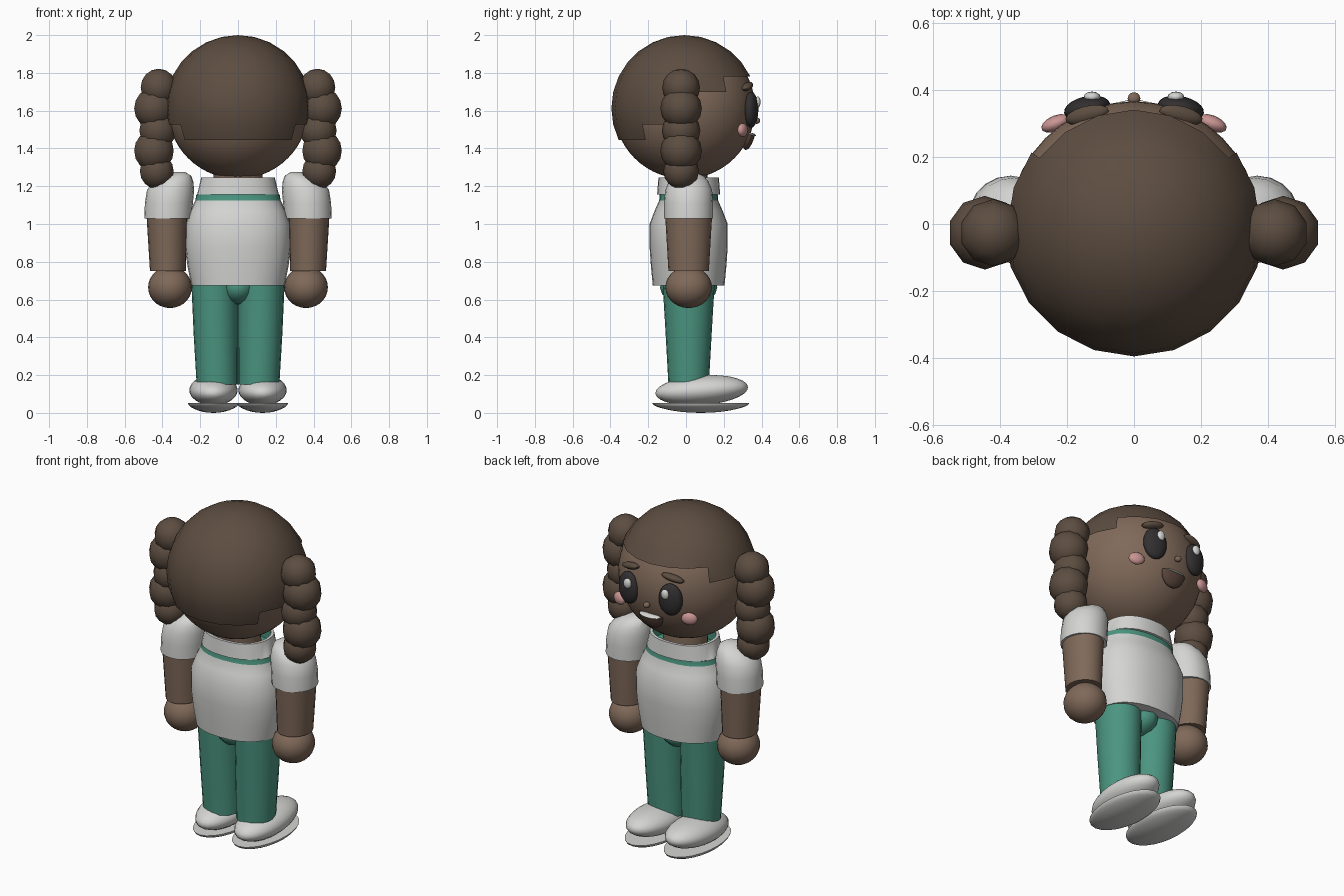
import bpy, bmesh, math
from mathutils import Matrix, Vector, Euler

if "Cube" in bpy.data.objects:
    bpy.data.objects.remove(bpy.data.objects["Cube"])


def material(name, r, g, b):
    m = bpy.data.materials.new(name)
    m.diffuse_color = (r, g, b, 1)
    m.use_nodes = True
    m.node_tree.nodes["Principled BSDF"].inputs["Base Color"].default_value = m.diffuse_color
    return m


SKIN = material("brown skin", 0.215, 0.142, 0.100)
HAIR = material("dark brown hair", 0.108, 0.074, 0.052)
WHITE = material("soft white", 0.66, 0.66, 0.65)
GREEN = material("teal green", 0.070, 0.300, 0.215)
BLACK = material("eye black", 0.032, 0.029, 0.030)
PINK = material("cheek pink", 0.58, 0.30, 0.29)
MOUTH = material("mouth brown", 0.105, 0.060, 0.045)


def finish(name, bm, mats, angle=40):
    bmesh.ops.recalc_face_normals(bm, faces=bm.faces)
    me = bpy.data.meshes.new(name)
    bm.to_mesh(me)
    bm.free()
    for m in mats:
        me.materials.append(m)
    ob = bpy.data.objects.new(name, me)
    bpy.context.collection.objects.link(ob)
    bpy.ops.object.select_all(action='DESELECT')
    ob.select_set(True)
    bpy.context.view_layer.objects.active = ob
    bpy.ops.object.shade_smooth_by_angle(angle=math.radians(angle))
    return ob


def ellipsoid(name, loc, radii, mat, rot=(0, 0, 0), seg=20, rings=14, lower_half=False):
    bm = bmesh.new()
    bmesh.ops.create_uvsphere(bm, u_segments=seg, v_segments=rings, radius=1)
    if lower_half:
        geom = bm.verts[:] + bm.edges[:] + bm.faces[:]
        bmesh.ops.bisect_plane(bm, geom=geom, plane_co=(0, 0, 0), plane_no=(0, 0, 1),
                               dist=1e-4, clear_outer=True)
        bmesh.ops.holes_fill(bm, edges=[e for e in bm.edges if e.is_boundary], sides=0)
    m = Euler([math.radians(a) for a in rot]).to_matrix().to_4x4()
    bm.transform(Matrix.Translation(loc) @ m @ Matrix.Diagonal((*radii, 1)))
    return finish(name, bm, [mat], 50)


def loft(name, rows, mats, bands=None, n=20, power=2.0):
    """rows: (z, centre x, centre y, radius x, radius y)"""
    bm = bmesh.new()
    loops = []
    for z, cx, cy, rx, ry in rows:
        loop = []
        for i in range(n):
            a = math.tau * i / n
            c, s = math.cos(a), math.sin(a)
            loop.append(bm.verts.new((
                cx + rx * math.copysign(abs(c) ** (2 / power), c),
                cy + ry * math.copysign(abs(s) ** (2 / power), s), z)))
        loops.append(loop)
    for k in range(len(loops) - 1):
        for i in range(n):
            j = (i + 1) % n
            f = bm.faces.new((loops[k][i], loops[k][j], loops[k + 1][j], loops[k + 1][i]))
            f.material_index = bands[k] if bands else 0
    bm.faces.new(loops[0][::-1])
    top = bm.faces.new(loops[-1])
    top.material_index = bands[-1] if bands else 0
    return finish(name, bm, mats)


# Head, neck and stepped hair cap
HEAD = Vector((0, -0.008, 1.613))
ellipsoid("head", HEAD, (0.374, 0.374, 0.374), SKIN, seg=40, rings=28)
loft("neck", [(1.15, 0, 0.01, 0.13, 0.11), (1.30, 0, 0.0, 0.13, 0.11)], [SKIN])

bm = bmesh.new()
bmesh.ops.create_uvsphere(bm, u_segments=20, v_segments=14, radius=0.387)
bm.transform(Matrix.Rotation(math.pi / 2, 4, 'Z'))
drop = []
for f in bm.faces:
    c = f.calc_center_median()
    around = math.degrees(math.atan2(abs(c.x), c.y))   # 0 at the face
    lat = math.degrees(math.asin(max(-1, min(1, c.z / c.length))))
    step = 180 / 14
    edge = 2 if around < 54 else 1 if around < 90 else -1 if around < 126 else -2
    if lat < edge * step:
        drop.append(f)
bmesh.ops.delete(bm, geom=drop, context='FACES')
bm.transform(Matrix.Translation(HEAD))
finish("hair_cap", bm, [HAIR], 60)

# Tunic with green stripe, open collar and green lining
Y = 0.014
loft("shirt", [
    (0.675, 0, Y, 0.247, 0.190), (0.78, 0, Y, 0.268, 0.200),
    (0.88, 0, Y, 0.280, 0.207), (1.00, 0, Y, 0.277, 0.207),
    (1.07, 0, Y, 0.252, 0.180), (1.125, 0, Y, 0.226, 0.156),
    (1.155, 0, Y, 0.221, 0.154), (1.157, 0, Y, 0.216, 0.167),
    (1.245, 0, Y, 0.195, 0.160), (1.245, 0, Y, 0.178, 0.143),
    (1.17, 0, Y, 0.185, 0.143)],
    [WHITE, GREEN], [0, 0, 0, 0, 0, 1, 0, 0, 0, 1, 1], n=28, power=2.25)
ellipsoid("hips", (0, Y, 0.665), (0.10, 0.152, 0.095), GREEN, seg=12, rings=8)

# Mouth, teeth and nose
ellipsoid("mouth", (0, 0.335, 1.475), (0.078, 0.030, 0.085), MOUTH, rot=(-14, 0, 0), lower_half=True)
ellipsoid("teeth", (0, 0.343, 1.474), (0.066, 0.028, 0.009), WHITE, rot=(-10, 0, 0))
ellipsoid("nose", (0, 0.374, 1.547), (0.019, 0.019, 0.017), SKIN, seg=12, rings=8)

for s, side in ((-1, "left"), (1, "right")):
    # Face details
    ellipsoid(f"{side}_eye", (s * 0.14, 0.345, 1.605), (0.070, 0.036, 0.095), BLACK, rot=(0, 0, -s * 12))
    ellipsoid(f"{side}_eye_shine", (s * 0.125, 0.379, 1.645), (0.025, 0.016, 0.030), WHITE, seg=12, rings=8)
    ellipsoid(f"{side}_eyebrow", (s * 0.14, 0.325, 1.728), (0.068, 0.028, 0.020), HAIR,
              rot=(12, s * 12, -s * 14), seg=14, rings=8)
    ellipsoid(f"{side}_cheek", (s * 0.233, 0.300, 1.497), (0.046, 0.024, 0.036), PINK,
              rot=(0, 0, -s * 22), seg=14, rings=8)

    # Bunch of stacked hair balls
    for i, (x, z, r) in enumerate([(0.420, 1.722, 0.100), (0.445, 1.612, 0.110),
                                   (0.425, 1.495, 0.102), (0.445, 1.388, 0.110),
                                   (0.430, 1.280, 0.094)]):
        ellipsoid(f"{side}_hair_ball_{i + 1}", (s * x, -0.026, z), (r, r, r), HAIR, seg=10, rings=8)

    # Arm: short sleeve, bare forearm, round hand
    loft(f"{side}_sleeve", [
        (1.03, s * 0.370, Y, 0.126, 0.130), (1.11, s * 0.366, Y, 0.127, 0.130),
        (1.18, s * 0.357, Y, 0.125, 0.124), (1.225, s * 0.342, Y, 0.105, 0.105),
        (1.255, s * 0.322, Y, 0.075, 0.080), (1.275, s * 0.310, Y, 0.030, 0.030)], [WHITE])
    loft(f"{side}_forearm", [(0.75, s * 0.371, Y, 0.095, 0.107),
                             (1.04, s * 0.376, Y, 0.108, 0.124)], [SKIN])
    ellipsoid(f"{side}_hand", (s * 0.360, Y, 0.665), (0.116, 0.123, 0.110), SKIN)

    # Leg
    loft(f"{side}_leg", [(0.15, s * 0.110, Y, 0.109, 0.107), (0.42, s * 0.118, Y, 0.117, 0.122),
                         (0.69, s * 0.124, Y, 0.123, 0.138)], [GREEN])

    # Shoe upper and rounded sole
    ellipsoid(f"{side}_shoe", (s * 0.130, 0.083, 0.120), (0.128, 0.246, 0.079), WHITE,
              rot=(4, 0, 0), seg=24)
    ellipsoid(f"{side}_sole", (s * 0.130, 0.078, 0.053), (0.135, 0.257, 0.048), WHITE,
              seg=24, lower_half=True)

# Rest the soles on the floor
low = min((o.matrix_world @ v.co).z for o in bpy.data.objects for v in o.data.vertices)
for o in bpy.data.objects:
    if o.name.endswith("sole"):
        for v in o.data.vertices:
            if v.co.z < 0.02:
                v.co.z -= low * (0.02 - v.co.z) / max(0.02 - low, 1e-6)
